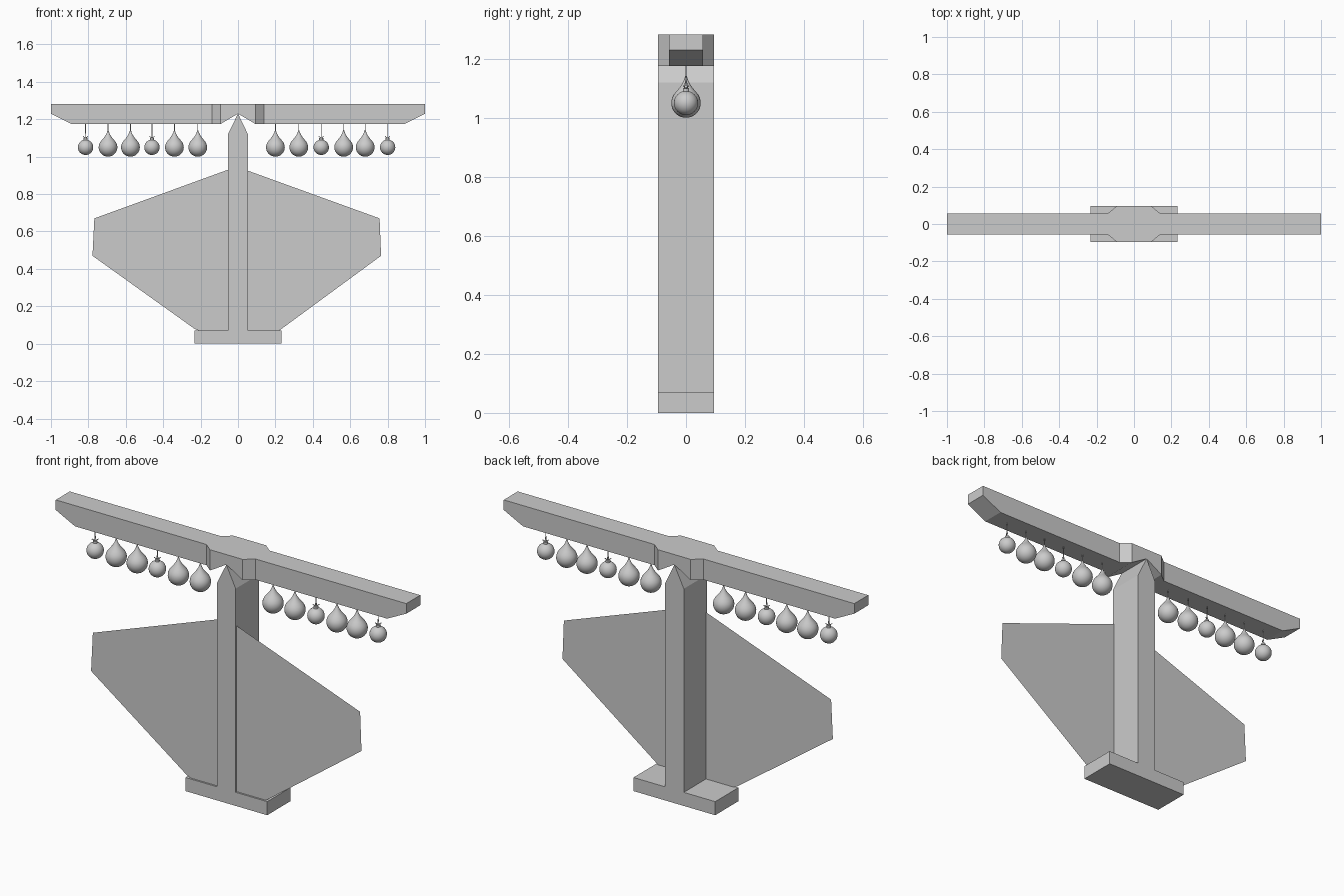
import bpy, bmesh, math
from mathutils import Matrix, Vector

if "Cube" in bpy.data.objects:
    bpy.data.objects.remove(bpy.data.objects["Cube"])


def finish(name, bm, smooth=False):
    bmesh.ops.remove_doubles(bm, verts=bm.verts, dist=1e-5)
    bmesh.ops.recalc_face_normals(bm, faces=bm.faces)
    me = bpy.data.meshes.new(name)
    bm.to_mesh(me)
    bm.free()
    ob = bpy.data.objects.new(name, me)
    bpy.context.collection.objects.link(ob)
    if smooth:
        bpy.context.view_layer.objects.active = ob
        ob.select_set(True)
        bpy.ops.object.shade_smooth_by_angle(angle=math.radians(45))
        ob.select_set(False)
    return ob


def prism(name, outline, y0, y1):
    """Extrude an x-z outline along y; flat sheet when y0 == y1."""
    bm = bmesh.new()
    face = bm.faces.new([bm.verts.new((x, y0, z)) for x, z in outline])
    if y1 != y0:
        new = bmesh.ops.extrude_face_region(bm, geom=[face])["geom"]
        # keep the starting cap so the prism is closed
        if not face.is_valid:
            raise RuntimeError("cap lost")
        bmesh.ops.translate(bm, vec=(0, y1 - y0, 0),
                            verts=[v for v in new if isinstance(v, bmesh.types.BMVert)])
    return finish(name, bm)


def lathe(bm, profile, x, steps=28):
    """Spin an (r, z) profile around a vertical axis at x."""
    vs = [bm.verts.new((x + r, 0, z)) for r, z in profile]
    es = [bm.edges.new(p) for p in zip(vs, vs[1:])]
    bmesh.ops.spin(bm, geom=vs + es, cent=(x, 0, 0), axis=(0, 0, 1),
                   angle=math.tau, steps=steps)


def rod(bm, a, b, r):
    a, b = Vector(a), Vector(b)
    d = b - a
    m = Matrix.Translation((a + b) / 2) @ d.to_track_quat('Z', 'Y').to_matrix().to_4x4()
    bmesh.ops.create_cone(bm, cap_ends=True, segments=6, radius1=r, radius2=r,
                          depth=d.length, matrix=m)


D = 0.095
# base block and pointed post
prism("base", [(-.233, 0), (.233, 0), (.233, .07), (-.233, .07)], -D, D)
prism("post", [(-.054, .07), (.053, .07), (.053, 1.12), (0, 1.23), (-.054, 1.12)], -D, D)

# thin sail panel near the front of the post
prism("sail_panel", [(-.21, .07), (.22, .07), (.765, .47), (.757, .67), (.053, .925),
                     (-.054, .93), (-.768, .67), (-.778, .47), (-.233, .08)], -.086, -.086)

# balance beam: rectangular sections (x, half depth, bottom z), wide notched hub
half = [(-1, .057, 1.23), (-.89, .057, 1.175), (-.14, .057, 1.175), (-.093, D, 1.175)]
stations = half + [(0, D, 1.23)] + [(-x, y, z) for x, y, z in reversed(half)]
bm = bmesh.new()
rings = [[bm.verts.new((x, sy * y, zz)) for sy, zz in ((-1, z), (1, z), (1, 1.282), (-1, 1.282))]
         for x, y, z in stations]
for a, b in zip(rings, rings[1:]):
    for i in range(4):
        j = (i + 1) % 4
        bm.faces.new((a[i], a[j], b[j], b[i]))
bm.faces.new(rings[0])
bm.faces.new(rings[-1])
finish("balance_beam", bm)

# teardrop ornaments hanging on threads
R, C = .05, 1.05
drop = [(R * math.sin(t), C - R * math.cos(t)) for t in
        (math.radians(110) * i / 11 for i in range(12))]
drop[0] = (0, C - R)
drop += [(.041, 1.079), (.031, 1.091), (.021, 1.103), (.013, 1.115), (.007, 1.127),
         (.003, 1.140), (0, 1.146)]
for n, x in enumerate((-.695, -.575, -.34, -.215, .20, .325, .565, .68)):
    bm = bmesh.new()
    lathe(bm, drop, x)
    rod(bm, (x, 0, 1.13), (x, 0, 1.178), .0022)
    finish(f"teardrop_ornament_{n + 1}", bm, True)

# round ornaments with cap, small bow and thread
for n, x in enumerate((-.815, -.46, .445, .80)):
    bm = bmesh.new()
    ball = [(.041 * math.sin(math.pi * i / 16), C - .041 * math.cos(math.pi * i / 16))
            for i in range(17)]
    ball[-1] = (0, C + .041)
    lathe(bm, ball, x)
    lathe(bm, [(0, 1.099), (.011, 1.099), (.011, 1.086), (0, 1.086)], x, 14)
    for s in (-1, 1):
        rod(bm, (x, 0, 1.099), (x + s * .013, s * .008, 1.108), .002)
        rod(bm, (x, s * .006, 1.099), (x, 0, 1.13), .0018)
    rod(bm, (x, 0, 1.125), (x, 0, 1.178), .002)
    finish(f"round_ornament_{n + 1}", bm, True)
